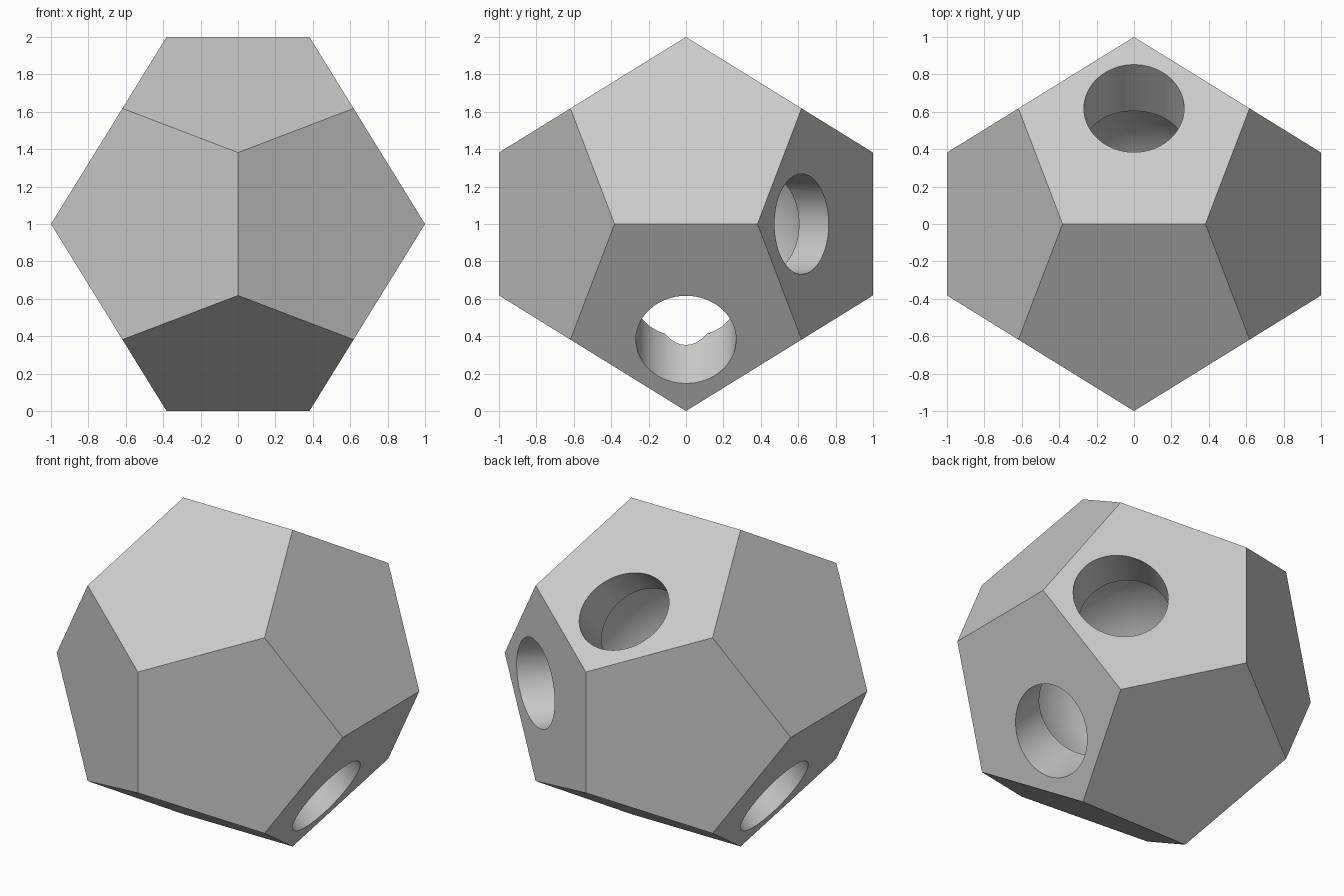
import bpy, bmesh, math
from mathutils import Vector

if "Cube" in bpy.data.objects:
    bpy.data.objects.remove(bpy.data.objects["Cube"], do_unlink=True)

CENTRE = Vector((0, 0, 1))
A = (math.sqrt(5) - 1) / 2        # inverse golden ratio
HOLE_RADIUS = 0.268
CAVITY_RADIUS = 0.646

grey = bpy.data.materials.new("light_grey")
grey.use_nodes = True
colour = (0.6, 0.6, 0.6, 1)
grey.diffuse_color = colour
grey.node_tree.nodes["Principled BSDF"].inputs["Base Color"].default_value = colour


def make_object(name, bm):
    mesh = bpy.data.meshes.new(name)
    bm.to_mesh(mesh)
    bm.free()
    mesh.materials.append(grey)
    obj = bpy.data.objects.new(name, mesh)
    bpy.context.collection.objects.link(obj)
    return obj


def carve(target, cutter):
    bpy.context.view_layer.objects.active = target
    mod = target.modifiers.new("carve", 'BOOLEAN')
    mod.operation = 'DIFFERENCE'
    mod.solver = 'EXACT'
    mod.object = cutter
    bpy.ops.object.modifier_apply(modifier=mod.name)
    bpy.data.objects.remove(cutter, do_unlink=True)


# Regular dodecahedron shell, as the hull of a small cube and three rectangles
bm = bmesh.new()
signs = (-1, 1)
for i in signs:
    for j in signs:
        for k in signs:
            bm.verts.new(CENTRE + Vector((i * A, j * A, k * A)))
        for corner in ((i * A * A, 0, j), (0, i, j * A * A), (i, j * A * A, 0)):
            bm.verts.new(CENTRE + Vector(corner))
bmesh.ops.convex_hull(bm, input=bm.verts[:])
bmesh.ops.dissolve_limit(bm, angle_limit=0.05, verts=bm.verts[:], edges=bm.edges[:])
bmesh.ops.recalc_face_normals(bm, faces=bm.faces[:])
shell = make_object("dodecahedron_shell", bm)

# Round hollow inside
bm = bmesh.new()
bmesh.ops.create_uvsphere(bm, u_segments=64, v_segments=32, radius=CAVITY_RADIUS)
bmesh.ops.translate(bm, verts=bm.verts[:], vec=CENTRE)
carve(shell, make_object("cavity_cutter", bm))

# Round sockets running from the hollow out through the shell
for direction in ((0, 1, 1), (1, 1, 0), (1, 0, -1), (-1, 0, -1), (0, 0, -1)):
    axis = Vector(direction).normalized()
    bm = bmesh.new()
    bmesh.ops.create_cone(bm, cap_ends=True, segments=64, radius1=HOLE_RADIUS,
                          radius2=HOLE_RADIUS, depth=1)
    turn = Vector((0, 0, 1)).rotation_difference(axis).to_matrix()
    bmesh.ops.rotate(bm, verts=bm.verts[:], matrix=turn)
    bmesh.ops.translate(bm, verts=bm.verts[:], vec=CENTRE + axis * 0.83)
    carve(shell, make_object("socket_cutter", bm))

# Smooth bores, crisp edges
bpy.ops.object.select_all(action='DESELECT')
shell.select_set(True)
bpy.context.view_layer.objects.active = shell
bpy.ops.object.shade_smooth_by_angle(angle=math.radians(30))
